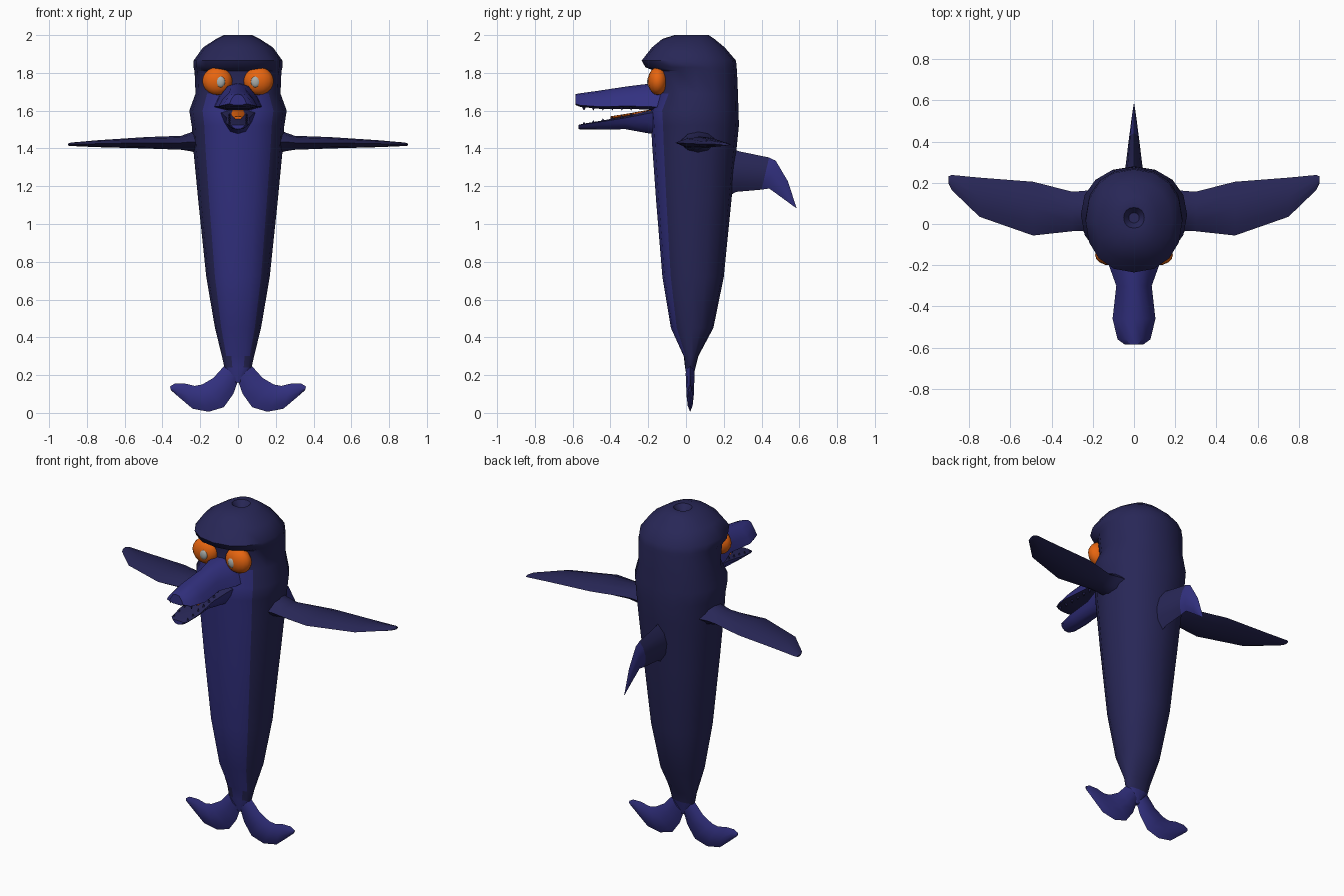
import bpy, bmesh, math
from mathutils import Vector

if "Cube" in bpy.data.objects:
    bpy.data.objects.remove(bpy.data.objects["Cube"])


def material(name, rgb):
    m = bpy.data.materials.new(name)
    m.diffuse_color = (*rgb, 1)
    m.use_nodes = True
    m.node_tree.nodes["Principled BSDF"].inputs["Base Color"].default_value = m.diffuse_color
    return m


DARK = material("dark navy", (0.021, 0.020, 0.095))
LIGHT = material("indigo", (0.032, 0.030, 0.215))
ORANGE = material("orange", (0.80, 0.13, 0.005))
GREY = material("grey", (0.40, 0.42, 0.40))


def finish(name, bm, mats, rule=None, angle=40):
    bmesh.ops.recalc_face_normals(bm, faces=bm.faces)
    if rule:
        for f in bm.faces:
            f.material_index = rule(f)
    me = bpy.data.meshes.new(name)
    bm.to_mesh(me)
    bm.free()
    for m in mats:
        me.materials.append(m)
    ob = bpy.data.objects.new(name, me)
    bpy.context.collection.objects.link(ob)
    bpy.ops.object.select_all(action='DESELECT')
    ob.select_set(True)
    bpy.context.view_layer.objects.active = ob
    bpy.ops.object.shade_smooth_by_angle(angle=math.radians(angle))
    return ob


def loft(name, rings, mats, rule=None, angle=40):
    """Skin a list of rings (equal point counts) and cap both ends."""
    bm = bmesh.new()
    loops = [[bm.verts.new(p) for p in r] for r in rings]
    n = len(loops[0])
    for a, b in zip(loops, loops[1:]):
        for i in range(n):
            bm.faces.new((a[i], a[(i + 1) % n], b[(i + 1) % n], b[i]))
    bm.faces.new(loops[0])
    bm.faces.new(loops[-1])
    return finish(name, bm, mats, rule, angle)


def section(c, u, v, profile):
    c, u, v = Vector(c), Vector(u), Vector(v)
    return [c + u * a + v * b for a, b in profile]


def circle(n, p=1.0):
    s = lambda t: math.copysign(abs(t) ** p, t) if abs(t) > 1e-6 else 0.0
    return [(s(math.cos(2 * math.pi * i / n)), s(math.sin(2 * math.pi * i / n))) for i in range(n)]


LENS = [(-1, 0), (-0.55, 0.75), (0, 1), (0.55, 0.75), (1, 0), (0.55, -0.75), (0, -1), (-0.55, -0.75)]

# Body: height, half width, front y, back y
body = [(1.965, 0.025, 0.005, 0.055), (2.0, 0.05, -0.02, 0.08), (2.0, 0.075, -0.06, 0.12),
        (1.98, 0.115, -0.125, 0.15), (1.935, 0.185, -0.18, 0.205), (1.865, 0.235, -0.235, 0.265),
        (1.83, 0.235, -0.215, 0.268), (1.81, 0.23, -0.165, 0.27), (1.69, 0.225, -0.15, 0.275),
        (1.60, 0.258, -0.19, 0.278), (1.52, 0.245, -0.185, 0.28), (1.40, 0.237, -0.178, 0.268),
        (1.12, 0.21, -0.158, 0.24), (0.72, 0.168, -0.125, 0.20), (0.45, 0.122, -0.08, 0.145),
        (0.30, 0.085, -0.012, 0.065), (0.24, 0.072, -0.005, 0.05), (0.16, 0.012, 0.01, 0.03)]


def belly_rule(f):
    c, n = f.calc_center_median(), f.normal
    if c.z < 0.27:
        return 1
    mid = 0.045
    return int(c.z < 1.69 and c.y < mid and abs(c.x) < 0.93 * (mid - c.y))


loft("body", [section((0, (f + b) / 2, z), (w, 0, 0), (0, (b - f) / 2, 0), circle(16, 0.92))
              for z, w, f, b in body], [DARK, LIGHT], belly_rule)

# Upper beak: y, half width, bottom, top
BEAK = [(-1, 0.12), (-0.8, 0.5), (-0.45, 0.9), (0, 1), (0.45, 0.9), (0.8, 0.5), (1, 0.12), (0.5, 0), (-0.5, 0)]
upper = [(-0.10, 0.13, 1.60, 1.75), (-0.20, 0.122, 1.605, 1.742), (-0.30, 0.086, 1.61, 1.73),
         (-0.46, 0.104, 1.61, 1.706), (-0.56, 0.08, 1.62, 1.692), (-0.585, 0.045, 1.63, 1.688)]
loft("upper_beak", [section((0, y, b), (w, 0, 0), (0, 0, t - b), BEAK) for y, w, b, t in upper],
     [LIGHT, DARK], lambda f: int(f.normal.z < -0.7))

# Lower jaw, upside-down profile
lower = [(-0.10, 0.11, 1.47, 1.615), (-0.20, 0.085, 1.48, 1.60), (-0.32, 0.06, 1.502, 1.57),
         (-0.46, 0.066, 1.50, 1.545), (-0.55, 0.055, 1.50, 1.53), (-0.568, 0.035, 1.502, 1.525)]
loft("lower_jaw", [section((0, y, t), (w, 0, 0), (0, 0, b - t), BEAK) for y, w, b, t in lower],
     [LIGHT, DARK], lambda f: int(f.normal.z > 0.7))

# Tongue
tongue = [(-0.15, 0.035, 1.605), (-0.30, 0.035, 1.578), (-0.40, 0.022, 1.562)]
loft("tongue", [section((0, y, z), (w, 0, 0), (0, 0, 0.008), circle(8)) for y, w, z in tongue], [ORANGE])

# Teeth along both jaws
bm = bmesh.new()
for i in range(6):
    y = -0.29 - i * 0.05
    for s in (-1, 1):
        for x, z, d in ((0.07, 1.612, -1), (0.045, 1.577 + (y + 0.29) * 0.19, 1)):
            base = [bm.verts.new((s * x + a * 0.008, y + b * 0.011, z - d * 0.008)) for a, b in circle(4)]
            tip = bm.verts.new((s * x, y, z + d * 0.012))
            for k in range(4):
                bm.faces.new((base[k], base[(k + 1) % 4], tip))
            bm.faces.new(base)
finish("teeth", bm, [DARK])

# Dorsal fin: upper edge (y, z), lower edge (y, z), half thickness
dorsal = [((0.18, 1.42), (0.18, 1.12), 0.06), ((0.28, 1.385), (0.265, 1.17), 0.042),
          ((0.44, 1.352), (0.40, 1.182), 0.024), ((0.475, 1.335), (0.44, 1.188), 0.019),
          ((0.54, 1.225), (0.50, 1.145), 0.011), ((0.585, 1.085), (0.575, 1.09), 0.002)]


def fin_ring(a, b, t):
    a, b = Vector((0, *a)), Vector((0, *b))
    return section((a + b) / 2, (a - b) / 2, (t, 0, 0), LENS)


loft("dorsal_fin", [fin_ring(*d) for d in dorsal], [DARK, LIGHT],
     lambda f: int(f.calc_center_median().y > 0.4), 60)

# Flippers: x, front y, back y, height, half thickness
flipper = [(0.17, -0.04, 0.17, 1.435, 0.075), (0.25, -0.035, 0.16, 1.435, 0.05),
           (0.30, -0.035, 0.157, 1.43, 0.037), (0.49, -0.056, 0.205, 1.43, 0.03),
           (0.75, 0.035, 0.225, 1.425, 0.018), (0.885, 0.165, 0.238, 1.422, 0.009),
           (0.90, 0.195, 0.232, 1.42, 0.005)]
# Tail flukes: lower edge (x, z), upper edge (x, z), half thickness
fluke = [((0.0, 0.17), (0.072, 0.25), 0.024), ((0.025, 0.10), (0.13, 0.185), 0.021),
         ((0.075, 0.03), (0.19, 0.15), 0.019), ((0.155, 0.006), (0.23, 0.143), 0.017),
         ((0.24, 0.022), (0.28, 0.155), 0.014), ((0.315, 0.085), (0.335, 0.155), 0.01),
         ((0.355, 0.12), (0.36, 0.14), 0.005)]

for s, side in ((-1, "right"), (1, "left")):
    loft(side + "_flipper", [section((s * x, (f + b) / 2, z), (0, (b - f) / 2, 0), (0, 0, t), LENS)
                             for x, f, b, z, t in flipper], [DARK], None, 60)
    rings = []
    for a, b, t in fluke:
        a, b = Vector((s * a[0], 0.022, a[1])), Vector((s * b[0], 0.022, b[1]))
        rings.append(section((a + b) / 2, (b - a) / 2, (0, t, 0), LENS))
    loft(side + "_fluke", rings, [LIGHT], None, 60)

    # Eye and pupil
    for part, mat, c, r in (("eye", ORANGE, (s * 0.109, -0.15, 1.757), (0.08, 0.052, 0.074)),
                            ("pupil", GREY, (s * 0.093, -0.192, 1.753), (0.025, 0.014, 0.03))):
        bm = bmesh.new()
        bmesh.ops.create_uvsphere(bm, u_segments=16, v_segments=10, radius=1)
        for v in bm.verts:
            v.co = Vector([c[i] + v.co[i] * r[i] for i in range(3)])
        finish(side + "_" + part, bm, [mat], None, 60)
